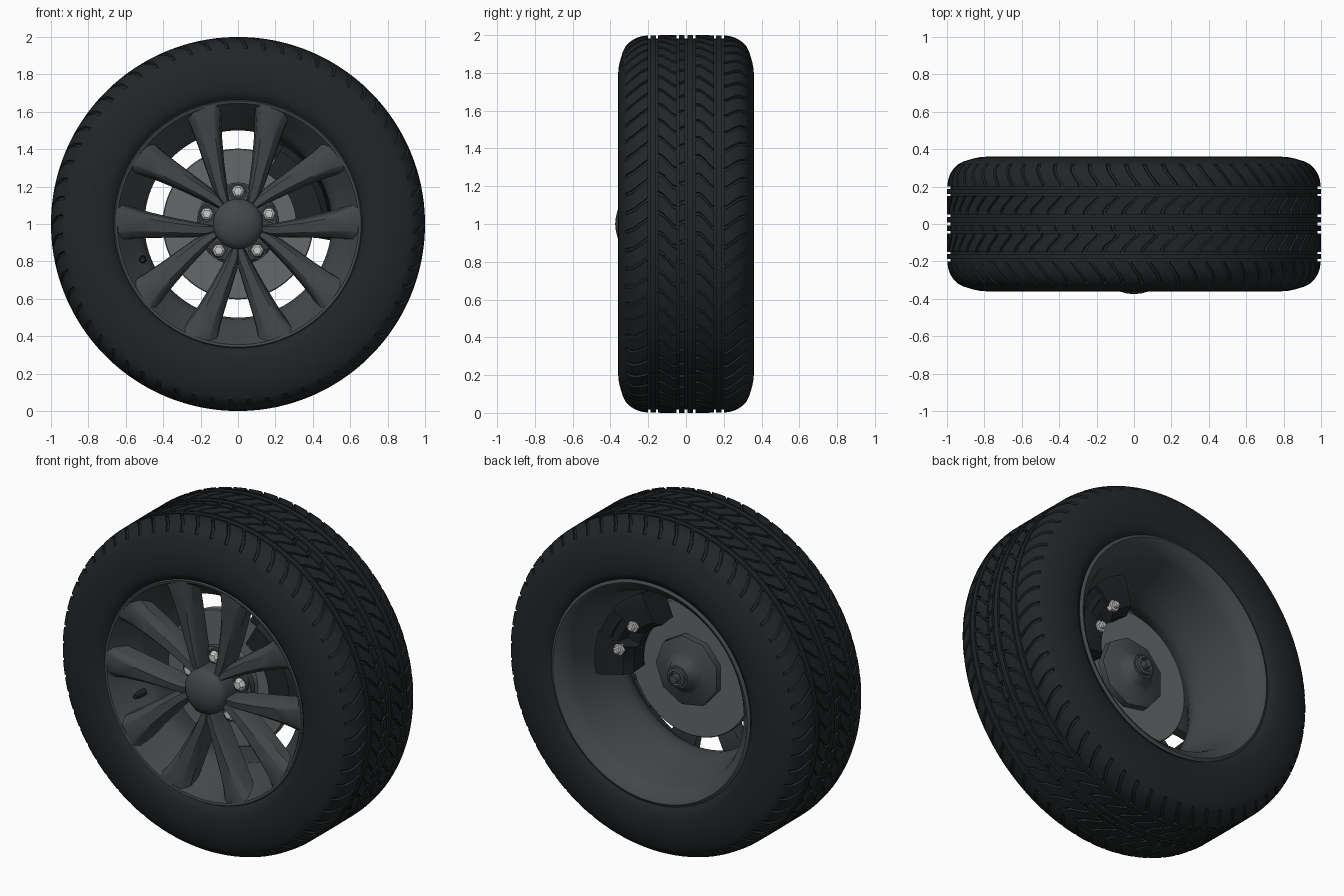
import bpy, bmesh
from math import sin, cos, pi, radians

if "Cube" in bpy.data.objects:
    bpy.data.objects.remove(bpy.data.objects["Cube"])

CZ = 1.0  # wheel axle height


def material(name, c):
    m = bpy.data.materials.new(name)
    m.diffuse_color = (*c, 1)
    m.use_nodes = True
    m.node_tree.nodes["Principled BSDF"].inputs["Base Color"].default_value = m.diffuse_color
    return m


RUBBER = material("rubber", (0.016, 0.019, 0.021))
ALLOY = material("alloy", (0.057, 0.063, 0.067))
STEEL = material("steel", (0.13, 0.135, 0.14))
BLACK = material("black", (0.015, 0.017, 0.019))
CHROME = material("chrome", (0.6, 0.6, 0.6))


def finish(name, bm, mat, angle=32):
    bmesh.ops.remove_doubles(bm, verts=bm.verts, dist=1e-5)
    bmesh.ops.recalc_face_normals(bm, faces=bm.faces)
    me = bpy.data.meshes.new(name)
    bm.to_mesh(me)
    bm.free()
    ob = bpy.data.objects.new(name, me)
    bpy.context.collection.objects.link(ob)
    me.materials.append(mat)
    bpy.ops.object.select_all(action='DESELECT')
    ob.select_set(True)
    bpy.context.view_layer.objects.active = ob
    bpy.ops.object.shade_smooth_by_angle(angle=radians(angle))
    return ob


def bridge(bm, rings, close_rings=False, close_loop=False):
    """Quads between successive rings of vertices (each ring is cyclic if close_rings)."""
    n, m = len(rings), len(rings[0])
    for i in range(n if close_loop else n - 1):
        a, b = rings[i], rings[(i + 1) % n]
        for j in range(m if close_rings else m - 1):
            k = (j + 1) % m
            bm.faces.new((a[j], a[k], b[k], b[j]))


def lathe(name, prof, segs, mat, x=0, z=0, closed=False, angle=32):
    """Revolve (radius, y) points about an axis parallel to y."""
    bm = bmesh.new()
    rings = [[bm.verts.new((x + r * cos(2 * pi * j / segs), y, CZ + z + r * sin(2 * pi * j / segs)))
              for j in range(segs)] for r, y in prof]
    bridge(bm, rings, True, closed)
    bmesh.ops.dissolve_degenerate(bm, dist=1e-6, edges=bm.edges)
    return finish(name, bm, mat, angle)


def arc_block(name, prof, a0, a1, steps, mat):
    """Sweep a closed (radius, y) section through part of a turn."""
    bm = bmesh.new()
    rings = []
    for i in range(steps + 1):
        a = radians(a0 + (a1 - a0) * i / steps)
        rings.append([bm.verts.new((r * cos(a), y, CZ + r * sin(a))) for r, y in prof])
    bridge(bm, rings, True)
    bm.faces.new(rings[0])
    bm.faces.new(rings[-1])
    return finish(name, bm, mat)


def lerp(tab, x):
    for (x0, v0), (x1, v1) in zip(tab, tab[1:]):
        if x <= x1:
            return v0 + (v1 - v0) * (max(x, x0) - x0) / (x1 - x0)
    return tab[-1][1]


# Tyre: ribs, ring grooves and swept slots in one wrapped grid
CROWN = [(0, 1), (.20, .999), (.24, .993), (.27, .982), (.295, .966), (.317, .944), (.335, .91), (.35, .86)]
SWEEP = [(-.34, -.6), (-.28, -.4), (-.21, .1), (-.15, .5), (-.12, .35), (-.055, -.35), (-.03, 0),
         (.03, 0), (.055, .5), (.085, .35), (.145, -.35), (.21, -.3), (.28, .2), (.34, .4)]
RIBS = [((-.037, -.022, -.007), 1), ((.007, .022, .037), 0), ((.050, .07, .095, .12, .149), 1),
        ((.160, .188), 0), ((.200, .22, .24, .26, .28, .295, .31), 1)]
left = [(tuple(-y for y in reversed(ys)), s) for ys, s in reversed(RIBS[2:])]
rows = [(y, r, 0) for y, r in ((-.30, .63), (-.325, .662), (-.345, .68), (-.356, .71), (-.36, .75),
                               (-.36, .79), (-.357, .825), (-.35, .86), (-.335, .91), (-.32, .94))]
mirror_side = [(-y, r, s) for y, r, s in reversed(rows)]
for i, (ys, slot) in enumerate(left + RIBS):
    if i:
        rows.append((ys[0], lerp(CROWN, abs(ys[0])) - .018, 0))
    rows += [(y, lerp(CROWN, abs(y)), slot) for y in ys]
    if i < 7:
        rows.append((ys[-1], lerp(CROWN, abs(ys[-1])) - .018, 0))
rows += mirror_side
PITCHES = 60
COLS = [(0, 0), (.03, 1), (.17, 1), (.2, 0), (.6, 0)]
bm = bmesh.new()
grid = []
for y, r, slot in rows:
    ring = []
    for p in range(PITCHES):
        for frac, low in COLS:
            t = 2 * pi * (p + frac + lerp(SWEEP, y)) / PITCHES
            rr = r - (.012 if low and slot else 0)
            ring.append(bm.verts.new((rr * cos(t), y, CZ + rr * sin(t))))
    grid.append(ring)
bridge(bm, grid, True)
finish("tyre", bm, RUBBER, 35)

# Rim barrel with front and rear lips
lathe("rim_barrel", [
    (.665, -.325), (.658, -.335), (.645, -.332), (.632, -.315), (.60, -.26), (.545, -.19), (.51, -.14), (.50, -.08),
    (.515, 0), (.545, .14), (.575, .25), (.59, .29), (.61, .31), (.632, .335), (.65, .345), (.667, .335),
    (.64, .29), (.60, .26), (.54, .05), (.53, -.08), (.58, -.17), (.64, -.27)], 96, ALLOY, closed=True)

# Five V-shaped spoke pairs: edge towards slot, edge towards V gap, front y, depth
STATIONS = [((.045, .10), (0, .10), -.305, .12), ((.056, .17), (0, .18), -.31, .12),
            ((.063, .22), (.002, .235), -.312, .12), ((.078, .33), (.034, .34), -.316, .12),
            ((.090, .46), (.070, .455), -.323, .115), ((.095, .56), (.098, .555), -.331, .105),
            ((.092, .61), (.108, .605), -.336, .09), ((.076, .652), (.104, .65), -.334, .05)]
bm = bmesh.new()
for k in range(5):
    base = radians(126 + 72 * k)
    for side in (1, -1):
        rings = []
        for (au, av), (bu, bv), yf, depth in STATIONS:
            # slot edge measured in a frame turned 36 degrees from the V centre line
            c, s = cos(pi / 5), sin(pi / 5)
            A = (-au * c + av * s, au * s + av * c)
            B = (bu, bv)
            mix = lambda f: (A[0] + (B[0] - A[0]) * f, A[1] + (B[1] - A[1]) * f)
            fb = 1.0 if bu < .001 else .8
            sec = [(mix(-.04), yf + depth), (mix(.03), yf + .03), (mix(.16), yf + .006), (mix(.24), yf),
                   (mix(fb * .92), yf + .006), (mix(fb), yf + .012), (mix(.98), yf + .045), (mix(1), yf + depth)]
            rings.append([])
            for (u, v), y in sec:
                u *= side
                rings[-1].append(bm.verts.new((v * cos(base) + u * sin(base), y,
                                               CZ + v * sin(base) - u * cos(base))))
        bridge(bm, rings, True)
        bm.faces.new(rings[0])
        bm.faces.new(rings[-1])
finish("spokes", bm, ALLOY, 28)

# Hub pad, centre cap, wheel nuts
lathe("hub_pad", [(0, -.205), (.205, -.205), (.22, -.19), (.22, -.15), (0, -.15)], 48, ALLOY)
lathe("centre_cap", [(0, -.375), (.04, -.371), (.08, -.36), (.11, -.343), (.128, -.325), (.134, -.305),
                     (.134, -.20)], 48, ALLOY)
for k in range(5):
    a = radians(90 + 72 * k)
    x, z = .175 * cos(a), .175 * sin(a)
    lathe(f"nut_seat_{k}", [(.048, -.20), (.048, -.22), (.038, -.22), (.038, -.20)], 20, ALLOY, x, z)
    lathe(f"wheel_nut_{k}", [(0, -.248), (.022, -.246), (.033, -.238), (.036, -.23), (.036, -.20)],
          6, CHROME, x, z, angle=20)

# Valve stem
lathe("valve_stem", [(0, -.255), (.014, -.255), (.018, -.23), (.022, -.17), (0, -.17)], 12, BLACK, -.51, -.19)

# Brake disc with hat, rear flange and axle end
lathe("brake_disc", [(0, -.095), (.398, -.095), (.403, -.09), (.403, -.055), (.398, -.05), (0, -.05)], 72, STEEL)
lathe("disc_hat", [(.20, -.09), (.20, -.14), (.185, -.155), (0, -.155)], 48, STEEL)
lathe("rear_flange", [(.21, -.05), (.21, -.01), (.19, .0), (.13, .01), (.09, .04), (.07, .08), (0, .08)],
      9, ALLOY, angle=60)
lathe("axle_end", [(.056, .06), (.056, .1), (.042, .105), (.036, .09), (.026, .09), (.024, .125), (0, .13)],
      20, ALLOY)

# Caliper straddling the disc, with rear lobes and bolts
arc_block("caliper_body", [(.31, -.15), (.45, -.15), (.485, -.12), (.495, -.06), (.50, .03), (.51, .12), (.44, .13),
                           (.38, .05), (.31, .03), (.31, -.042), (.415, -.042), (.415, -.103), (.31, -.103)],
          0, 60, 12, BLACK)
for n, (a0, a1) in enumerate(((-10, 20), (41, 68))):
    arc_block(f"caliper_bracket_{n}", [(.31, -.04), (.42, -.04), (.42, -.11), (.48, -.11), (.505, .06), (.515, .14),
                                       (.48, .15), (.335, .125), (.30, .07)], a0, a1, 5, BLACK)
arc_block("caliper_bridge", [(.37, .0), (.50, .0), (.51, .13), (.39, .12)], 18, 43, 5, BLACK)
for n, a in enumerate((15, 45)):
    lathe(f"caliper_bolt_{n}", [(.034, .115), (.034, .145), (.022, .147), (.022, .165), (.014, .17), (0, .17)],
          6, CHROME, .365 * cos(radians(a)), .365 * sin(radians(a)), angle=20)
